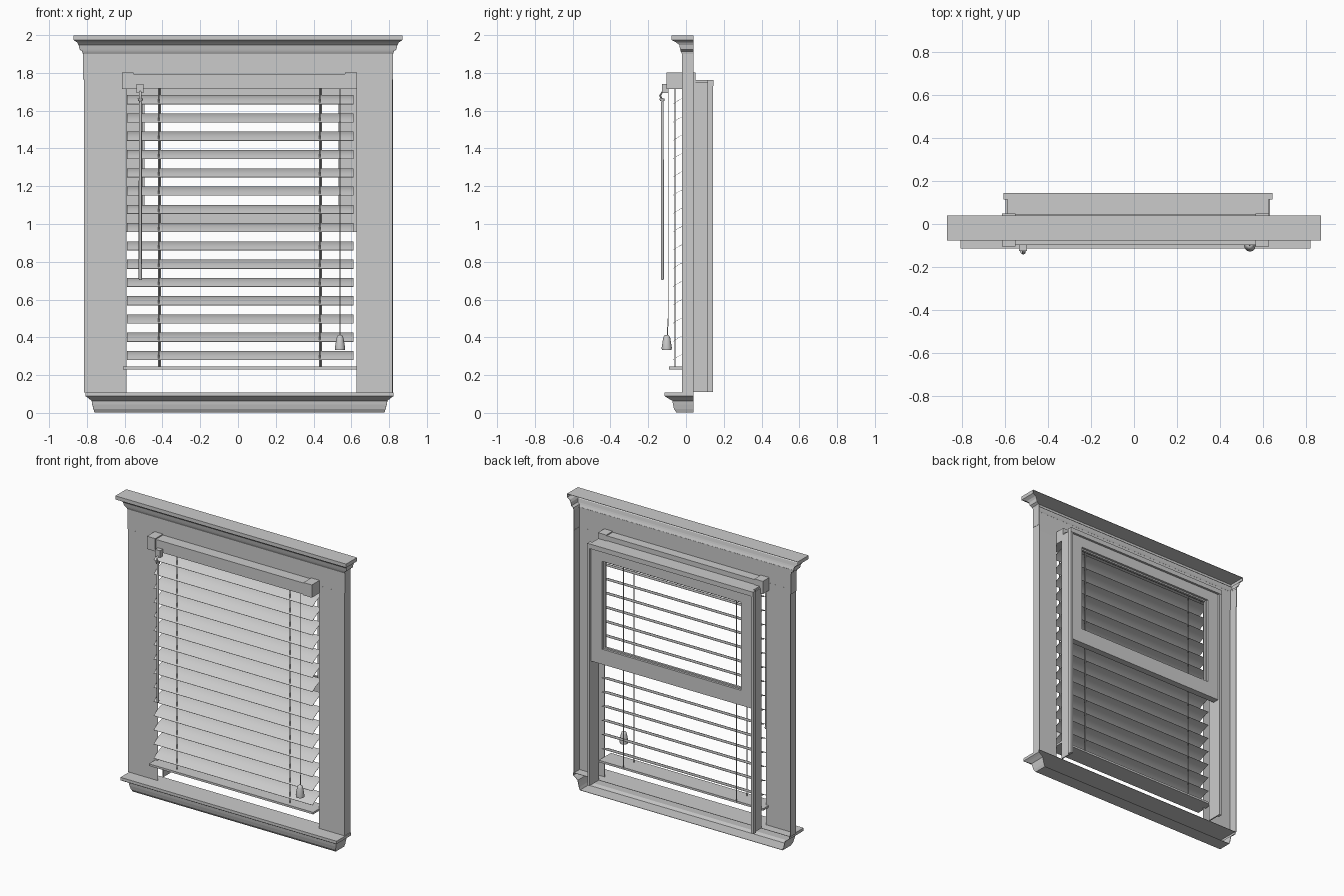
import bpy, bmesh, math
from mathutils import Vector

cube = bpy.data.objects.get("Cube")
if cube:
    bpy.data.objects.remove(cube, do_unlink=True)

GREY = (0.6, 0.6, 0.6, 1)
paint = bpy.data.materials.new("plain_grey")
paint.use_nodes = True
paint.diffuse_color = GREY
paint.node_tree.nodes["Principled BSDF"].inputs["Base Color"].default_value = GREY


def finish(name, bm, smooth=False):
    bmesh.ops.recalc_face_normals(bm, faces=bm.faces)
    mesh = bpy.data.meshes.new(name)
    bm.to_mesh(mesh)
    bm.free()
    mesh.materials.append(paint)
    ob = bpy.data.objects.new(name, mesh)
    bpy.context.collection.objects.link(ob)
    if smooth:
        bpy.ops.object.select_all(action='DESELECT')
        ob.select_set(True)
        bpy.context.view_layer.objects.active = ob
        bpy.ops.object.shade_smooth_by_angle(angle=math.radians(62))
    return ob


def skin(bm, rings, closed=True):
    """Join rings of equal point counts with quads; return the vertex rows."""
    rows = [[bm.verts.new(p) for p in ring] for ring in rings]
    n = len(rows[0])
    for a, b in zip(rows, rows[1:]):
        for i in range(n if closed else n - 1):
            j = (i + 1) % n
            bm.faces.new((a[i], a[j], b[j], b[i]))
    return rows


def loft(bm, rings):
    rows = skin(bm, rings)
    bm.faces.new(rows[0])
    bm.faces.new(rows[-1])


def box(name, x, y, z):
    bm = bmesh.new()
    loft(bm, [[(x[0], y[0], h), (x[1], y[0], h), (x[1], y[1], h), (x[0], y[1], h)] for h in z])
    return finish(name, bm)


def shell(name, rings, caps=()):
    """Thin board open at the back, with chosen end rings capped."""
    bm = bmesh.new()
    rows = skin(bm, rings, closed=False)
    for c in caps:
        bm.faces.new(rows[c])
    ob = finish(name, bm)
    thick = ob.modifiers.new("board", 'SOLIDIFY')
    thick.thickness = 0.003
    thick.offset = 0
    return ob


def moulding(name, levels, back, caps, cx=0):
    """Mitred trim from half width, front depth and height, returned at both ends."""
    return shell(name, [[(cx - w, back, z), (cx - w, f, z), (cx + w, f, z), (cx + w, back, z)]
                        for w, f, z in levels], caps)


def rod(name, stations, sides=8):
    """Round bar through (centre, radius) stations, level cross-sections."""
    bm = bmesh.new()
    ring = [2 * math.pi * i / sides for i in range(sides)]
    loft(bm, [[Vector(c) + Vector((r * math.cos(a), r * math.sin(a), 0)) for a in ring]
              for c, r in stations])
    return finish(name, bm, smooth=True)


# Opening shared by the casing, window frame and sash
LEFT, RIGHT = -0.59, 0.627
FRONT, BACK = -0.02, 0.04

# Crown moulding and sill
moulding("crown_moulding", [(0.82, -0.02, 1.9), (0.823, -0.027, 1.915), (0.838, -0.03, 1.925),
                            (0.842, -0.035, 1.948), (0.85, -0.05, 1.962), (0.87, -0.077, 1.975),
                            (0.87, -0.077, 1.998)], BACK, (-1,))
moulding("sill", [(0.765, -0.05, 0.002), (0.772, -0.062, 0.02), (0.778, -0.068, 0.045),
                  (0.782, -0.071, 0.065), (0.8, -0.097, 0.08), (0.815, -0.113, 0.09),
                  (0.815, -0.113, 0.108)], BACK, (0, -1), 0.008)

# Flat casing boards with outer returns
moulding("casing_header", [(0.82, FRONT, 1.765), (0.82, FRONT, 1.9)], BACK, ())
for side, outer, inner in (("right", -0.815, LEFT), ("left", 0.818, RIGHT)):
    shell(f"casing_{side}", [[(outer, BACK, z), (outer, FRONT, z), (inner, FRONT, z)]
                             for z in (0.108, 1.765)])

# Window frame behind the casing, with a rear flange
for side, edge, d in (("right", LEFT, -1), ("left", RIGHT, 1)):
    box(f"jamb_{side}", sorted((edge, edge + d * 0.008)), (BACK, 0.12), (0.11, 1.75))
    box(f"flange_{side}", sorted((edge, edge + d * 0.018)), (0.115, 0.143), (0.11, 1.762))
box("frame_head", (LEFT, RIGHT), (BACK, 0.12), (1.735, 1.762))
box("frame_head_flange", (LEFT - 0.018, RIGHT + 0.018), (0.115, 0.145), (1.73, 1.762))

# Upper sash with a thin inner lip
SASH = (0.085, 0.13)
STILE = 0.085
box("sash_top_rail", (LEFT, RIGHT), SASH, (1.66, 1.735))
box("sash_meeting_rail", (LEFT, RIGHT), SASH, (0.957, 1.06))
box("sash_stile_right", (LEFT, LEFT + STILE), SASH, (1.06, 1.66))
box("sash_stile_left", (RIGHT - STILE, RIGHT), SASH, (1.06, 1.66))
inner_l, inner_r, lip = LEFT + STILE, RIGHT - STILE, (0.1, 0.115)
box("lip_right", (inner_l, inner_l + 0.01), lip, (1.06, 1.66))
box("lip_left", (inner_r - 0.01, inner_r), lip, (1.06, 1.66))
box("lip_top", (inner_l, inner_r), lip, (1.65, 1.66))
box("lip_bottom", (inner_l, inner_r), lip, (1.06, 1.07))

# Blind head rail and end brackets, reaching through the opening
box("head_rail", (-0.6, 0.615), (-0.098, 0.045), (1.717, 1.795))
box("bracket_right", (-0.615, -0.552), (-0.104, 0.05), (1.715, 1.802))
box("bracket_left", (0.567, 0.63), (-0.104, 0.05), (1.715, 1.802))

# Deep tilted slats, gently crowned
SLATS, PITCH = 15, 0.0967
for k in range(SLATS):
    z = 0.305 + k * PITCH
    top = []
    for i in range(9):
        t = i / 8
        bulge = 0.008 * math.sin(math.pi * t)
        top.append((-0.07 + 0.108 * t - bulge * 0.4, z - 0.024 + 0.047 * t + bulge * 0.9))
    section = top + [(y + 0.0005, h - 0.0015) for y, h in reversed(top)]
    bm = bmesh.new()
    loft(bm, [[(x, y, h) for y, h in section] for x in (-0.588, 0.612)])
    finish(f"slat_{k + 1}", bm, smooth=True)
box("bottom_rail", (-0.61, 0.63), (-0.09, 0.04), (0.231, 0.245))

# Ladder cords in front of and behind the slats
for x in (-0.415, 0.437):
    for dx, y in ((-0.004, -0.058), (0.004, 0.043)):
        rod("ladder_cord", [((x + dx, y, 0.24), 0.0035), ((x + dx, y, 1.72), 0.0035)], 6)

# Pull cord and tassel
rod("pull_cord", [((0.54, -0.1, 0.4), 0.003), ((0.54, -0.094, 0.5), 0.003),
                  ((0.54, -0.094, 1.72), 0.003)], 6)
rod("cord_tassel", [((0.54, -0.102, z), r) for z, r in
                    ((0.333, 0.026), (0.345, 0.027), (0.395, 0.019), (0.408, 0.014), (0.413, 0.005))], 12)

# Tilt wand with its hook and holder
rod("tilt_wand", [((-0.517, -0.125, z), r) for z, r in
                  ((0.703, 0.006), (0.71, 0.009), (1.64, 0.008), (1.66, 0.004))], 6)
rod("wand_hook", [((-0.517, -0.125, 1.655), 0.006), ((-0.517, -0.137, 1.68), 0.006),
                  ((-0.517, -0.118, 1.71), 0.006)], 6)
rod("wand_ring", [((-0.517, -0.125, 1.65), 0.012), ((-0.517, -0.128, 1.665), 0.014)], 8)
box("wand_holder", (-0.537, -0.499), (-0.127, -0.095), (1.693, 1.742))
